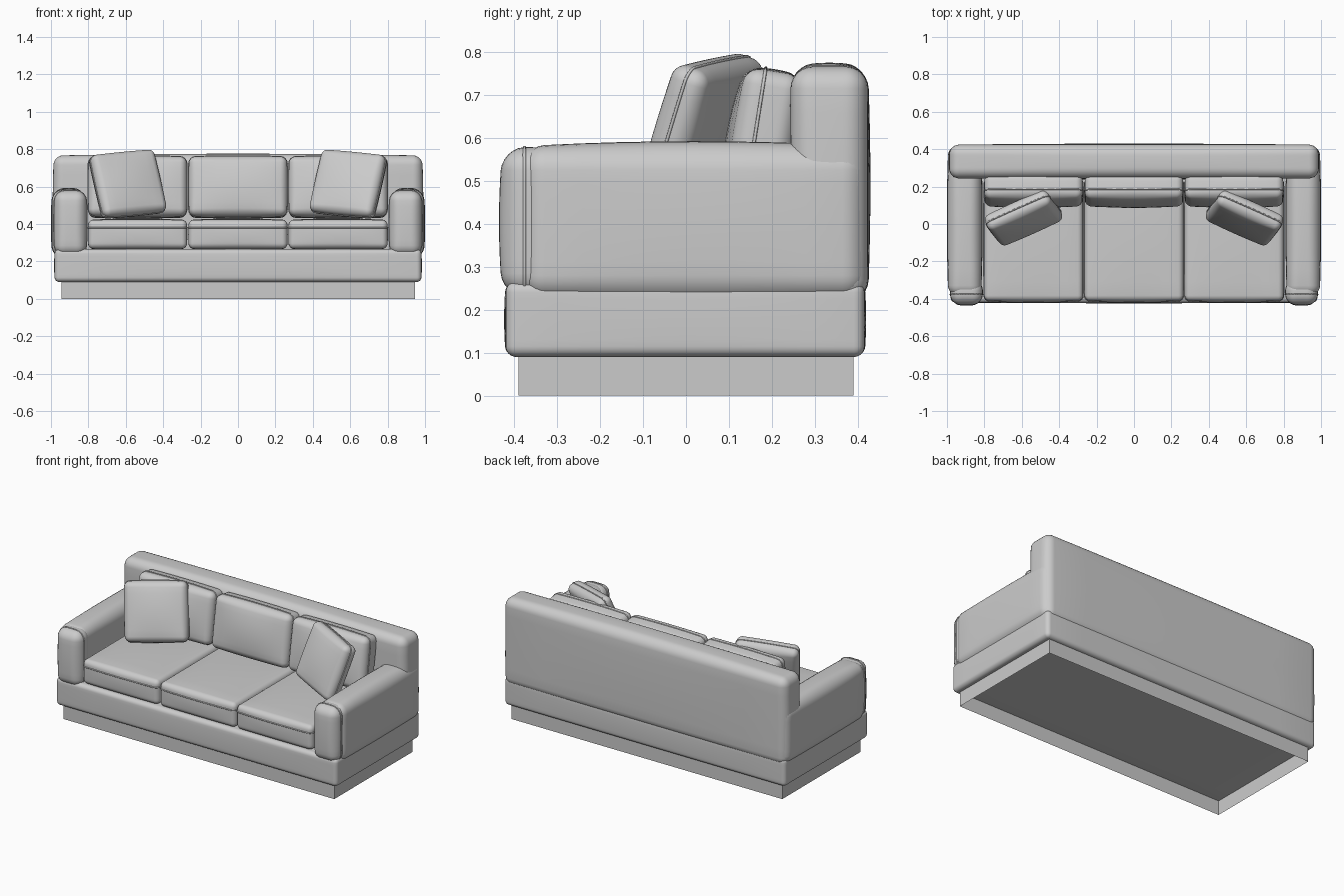
import bpy, bmesh, math
from mathutils import Vector, Euler

if "Cube" in bpy.data.objects:
    bpy.data.objects.remove(bpy.data.objects["Cube"])

MID, CORNER = 8, 3          # grid steps in the flat zone and in each rounded corner
N = MID + 2 * CORNER


def stops(half, r):
    """Grid positions along one axis, tightened towards the rounded corners."""
    inner = half - r
    bend = [inner + r * math.tan(math.radians(45 * i / CORNER)) for i in range(1, CORNER + 1)]
    flat = [inner * (2 * i / MID - 1) for i in range(MID + 1)]
    return [-b for b in reversed(bend)] + flat + bend


def puffed(p, half, puff):
    """Bulge each side outwards in its middle."""
    u = [p[i] / half[i] for i in range(3)]
    out = Vector(p)
    for i in range(3):
        j, k = (i + 1) % 3, (i + 2) % 3
        out[i] += puff[i] * u[i] * max(0, 1 - u[j] ** 2) * max(0, 1 - u[k] ** 2)
    return out


def place(obj, loc, rot):
    bpy.context.collection.objects.link(obj)
    obj.location = loc
    obj.rotation_euler = rot


def soft_box(name, loc, half, r, puff=(0, 0, 0), rot=(0, 0, 0), seam=None):
    """Upholstered rounded box; seam = (axis, offset) adds piping around it."""
    bm = bmesh.new()
    bmesh.ops.create_cube(bm, size=2)
    bmesh.ops.subdivide_edges(bm, edges=bm.edges[:], cuts=N - 1, use_grid_fill=True)
    grid = [stops(h, r) for h in half]
    for v in bm.verts:
        p = Vector([grid[i][round((v.co[i] + 1) / 2 * N)] for i in range(3)])
        q = Vector([max(-(half[i] - r), min(half[i] - r, p[i])) for i in range(3)])
        v.co = puffed(q + (p - q).normalized() * r, half, puff)
    for f in bm.faces:
        f.smooth = True
    me = bpy.data.meshes.new(name)
    bm.to_mesh(me)
    bm.free()
    place(bpy.data.objects.new(name, me), loc, rot)
    if seam:
        piping(name + "_piping", loc, half, r, puff, rot, *seam)


def piping(name, loc, half, r, puff, rot, axis, offset):
    j, k = (axis + 1) % 3, (axis + 2) % 3
    a, b = half[j] - r, half[k] - r
    corners = [(a, b), (-a, b), (-a, -b), (a, -b)]
    flat = []
    for n, (cx, cy) in enumerate(corners):
        for s in range(5):
            t = math.radians(90 * n + 22.5 * s)
            flat.append((cx + r * math.cos(t), cy + r * math.sin(t)))
        nx, ny = corners[(n + 1) % 4]
        t = math.radians(90 * n + 90)
        for s in range(1, 8):
            f = s / 8
            flat.append((cx + (nx - cx) * f + r * math.cos(t), cy + (ny - cy) * f + r * math.sin(t)))
    cu = bpy.data.curves.new(name, 'CURVE')
    cu.dimensions = '3D'
    cu.bevel_depth = 0.004
    cu.bevel_resolution = 1
    sp = cu.splines.new('POLY')
    sp.points.add(len(flat) - 1)
    sp.use_cyclic_u = True
    for pt, (x, y) in zip(sp.points, flat):
        p = Vector((0, 0, 0))
        p[axis], p[j], p[k] = offset, x, y
        pt.co = (*puffed(p, half, puff), 1)
    place(bpy.data.objects.new(name, cu), loc, rot)


# Plinth: box open underneath
bm = bmesh.new()
bmesh.ops.create_cube(bm, size=1)
for v in bm.verts:
    v.co = (v.co.x * 1.89, v.co.y * 0.78, (v.co.z + 0.5) * 0.092)
bmesh.ops.delete(bm, geom=[f for f in bm.faces if f.normal.z < -0.5], context='FACES_ONLY')
me = bpy.data.meshes.new("plinth")
bm.to_mesh(me)
bm.free()
place(bpy.data.objects.new("plinth", me), (0, 0, 0), (0, 0, 0))

# Base and back frame
soft_box("base", (0, -0.002, 0.178), (0.98, 0.418, 0.088), 0.025, (0.003, 0.004, 0))
soft_box("back_frame", (0, 0.334, 0.493), (0.985, 0.09, 0.273), 0.05, (0.006, 0.006, 0.01))

# Arms with piped front caps, and the throw pillows
for side, s in (("left", -1), ("right", 1)):
    soft_box(side + "_arm", (s * 0.905, 0.018, 0.403), (0.088, 0.402, 0.178), 0.055,
             (0.008, 0, 0.012))
    soft_box(side + "_arm_cap", (s * 0.896, -0.3655, 0.405), (0.084, 0.0625, 0.17), 0.05,
             (0.004, 0.008, 0.004), seam=(1, -0.011))
    rot = Euler((math.radians(-20), s * math.radians(5), -s * math.radians(24)))
    soft_box(side + "_throw_pillow", (s * 0.59, 0.032, 0.613), (0.184, 0.046, 0.174), 0.032,
             (0.004, 0.018, 0.004), rot, seam=(1, 0))

# Three seat cushions and three back cushions
for label, x in (("left", -0.537), ("middle", 0), ("right", 0.535)):
    soft_box(label + "_seat_cushion", (x, -0.085, 0.345), (0.264, 0.325, 0.077), 0.028,
             (0.002, 0.008, 0.008), seam=(2, 0.035))
    soft_box(label + "_back_cushion", (x, 0.18, 0.597), (0.262, 0.066, 0.16), 0.035,
             (0.003, 0.022, 0.006), (math.radians(-9), 0, 0), seam=(1, -0.02))
